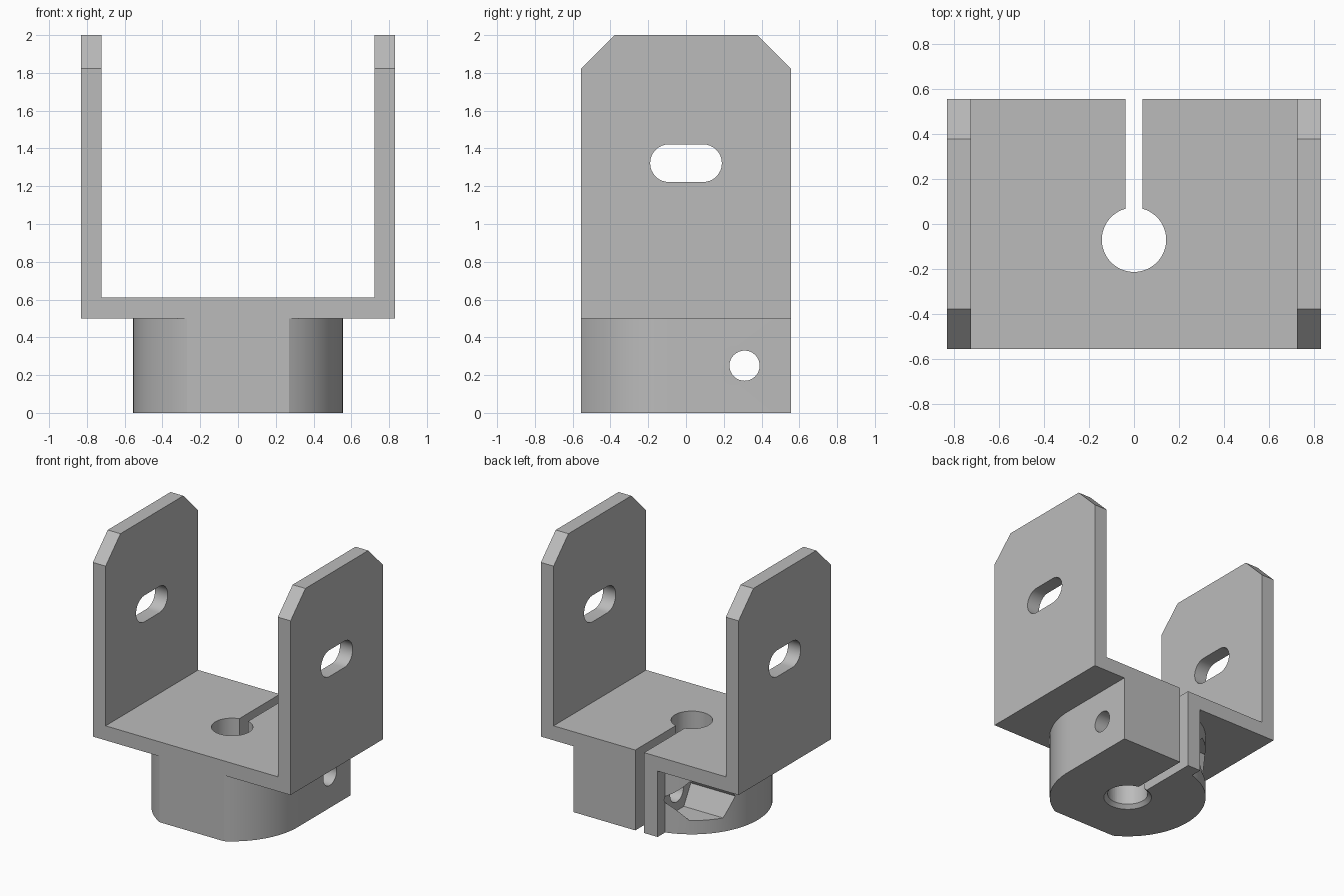
import bpy, bmesh
from math import pi, cos, sin, asin, acos, radians
from mathutils import Vector, Matrix

cube = bpy.data.objects.get("Cube")
if cube:
    bpy.data.objects.remove(cube)

grey = bpy.data.materials.new("plain_grey")
grey.use_nodes = True
colour = (0.5, 0.5, 0.5, 1)
grey.diffuse_color = colour
grey.node_tree.nodes["Principled BSDF"].inputs["Base Color"].default_value = colour


def add_object(name, bm):
    bmesh.ops.recalc_face_normals(bm, faces=bm.faces)
    mesh = bpy.data.meshes.new(name)
    bm.to_mesh(mesh)
    bm.free()
    mesh.materials.append(grey)
    obj = bpy.data.objects.new(name, mesh)
    bpy.context.collection.objects.link(obj)
    return obj


def prism(name, points, axis, low, high):
    """Extrude a 2D outline along x (y,z points), y (x,z) or z (x,y)."""
    place = {"x": lambda p, d: (d, p[0], p[1]),
             "y": lambda p, d: (p[0], d, p[1]),
             "z": lambda p, d: (p[0], p[1], d)}[axis]
    bm = bmesh.new()
    face = bm.faces.new([bm.verts.new(place(p, low)) for p in points])
    new = bmesh.ops.extrude_face_region(bm, geom=[face])["geom"]
    shift = Vector(place((0, 0), high - low))
    bmesh.ops.translate(bm, vec=shift, verts=[v for v in new if isinstance(v, bmesh.types.BMVert)])
    return add_object(name, bm)


def arc(cx, cy, r, start, end, steps):
    return [(cx + r * cos(start + (end - start) * i / steps),
             cy + r * sin(start + (end - start) * i / steps)) for i in range(steps + 1)]


def circle(cx, cy, r, sides=48):
    return arc(cx, cy, r, 0, 2 * pi, sides)[:-1]


def rect(x0, y0, x1, y1):
    return [(x0, y0), (x1, y0), (x1, y1), (x0, y1)]


def combine(obj, other, operation):
    """Apply a boolean and discard the helper."""
    mod = obj.modifiers.new(operation, "BOOLEAN")
    mod.object, mod.operation, mod.solver = other, operation, "EXACT"
    graph = bpy.context.evaluated_depsgraph_get()
    mesh = bpy.data.meshes.new_from_object(obj.evaluated_get(graph))
    obj.modifiers.clear()
    obj.data = mesh
    bpy.data.objects.remove(other)


HALF_W, INNER, HALF_D = 0.83, 0.723, 0.555
BASE, FLOOR, TOP = 0.5, 0.61, 2.0
BORE_Y, BOLT = -0.07, (0.31, 0.25)

# U-shaped bracket with clipped upper corners
bracket = prism("clamp_bracket", [
    (-HALF_W, BASE), (HALF_W, BASE), (HALF_W, TOP), (INNER, TOP),
    (INNER, FLOOR), (-INNER, FLOOR), (-INNER, TOP), (-HALF_W, TOP)], "y", -HALF_D, HALF_D)
for s in (-1, 1):
    corner = [(s * 0.377, TOP), (s * 0.577, TOP - 0.2), (s * 0.8, TOP), (s * 0.8, 2.2), (s * 0.377, 2.2)]
    combine(bracket, prism("corner_cutter", corner, "x", -1, 1), "DIFFERENCE")

# Clamp block: rounded on the front and right, square at the back left
start = asin((-HALF_D - BORE_Y) / HALF_D)
outline = arc(0, BORE_Y, HALF_D, start, 0, 20)
outline += [(HALF_D, HALF_D), (-0.15, HALF_D)]
outline += arc(0, BORE_Y, HALF_D, acos(-0.15 / HALF_D), pi - start, 40)
combine(bracket, prism("clamp_block", outline, "z", 0, 0.55), "UNION")

# Bore with a chamfered lower rim, and the clamping gap
combine(bracket, prism("bore", circle(0, BORE_Y, 0.143), "z", -1, 1), "DIFFERENCE")
bm = bmesh.new()
bmesh.ops.create_cone(bm, cap_ends=True, segments=48, radius1=0.2, radius2=0.14, depth=0.06,
                      matrix=Matrix.Translation((0, BORE_Y, 0)))
combine(bracket, add_object("bore_chamfer", bm), "DIFFERENCE")
combine(bracket, prism("clamp_gap", rect(-0.037, BORE_Y, 0.037, 1), "z", -1, 1), "DIFFERENCE")

# Bolt hole and hexagonal nut pocket
combine(bracket, prism("bolt_hole", circle(*BOLT, 0.08, 32), "x", -1, 1), "DIFFERENCE")
combine(bracket, prism("nut_pocket", circle(*BOLT, 0.168, 6), "x", -1, -0.14), "DIFFERENCE")

# Long slots through both uprights
slot = arc(0.09, 1.322, 0.1, -pi / 2, pi / 2, 16) + arc(-0.09, 1.322, 0.1, pi / 2, 3 * pi / 2, 16)
combine(bracket, prism("upright_slot", slot, "x", -1, 1), "DIFFERENCE")

# Smooth the round surfaces, keep the edges sharp
bpy.ops.object.select_all(action="DESELECT")
bracket.select_set(True)
bpy.context.view_layer.objects.active = bracket
bpy.ops.object.shade_smooth_by_angle(angle=radians(25))
